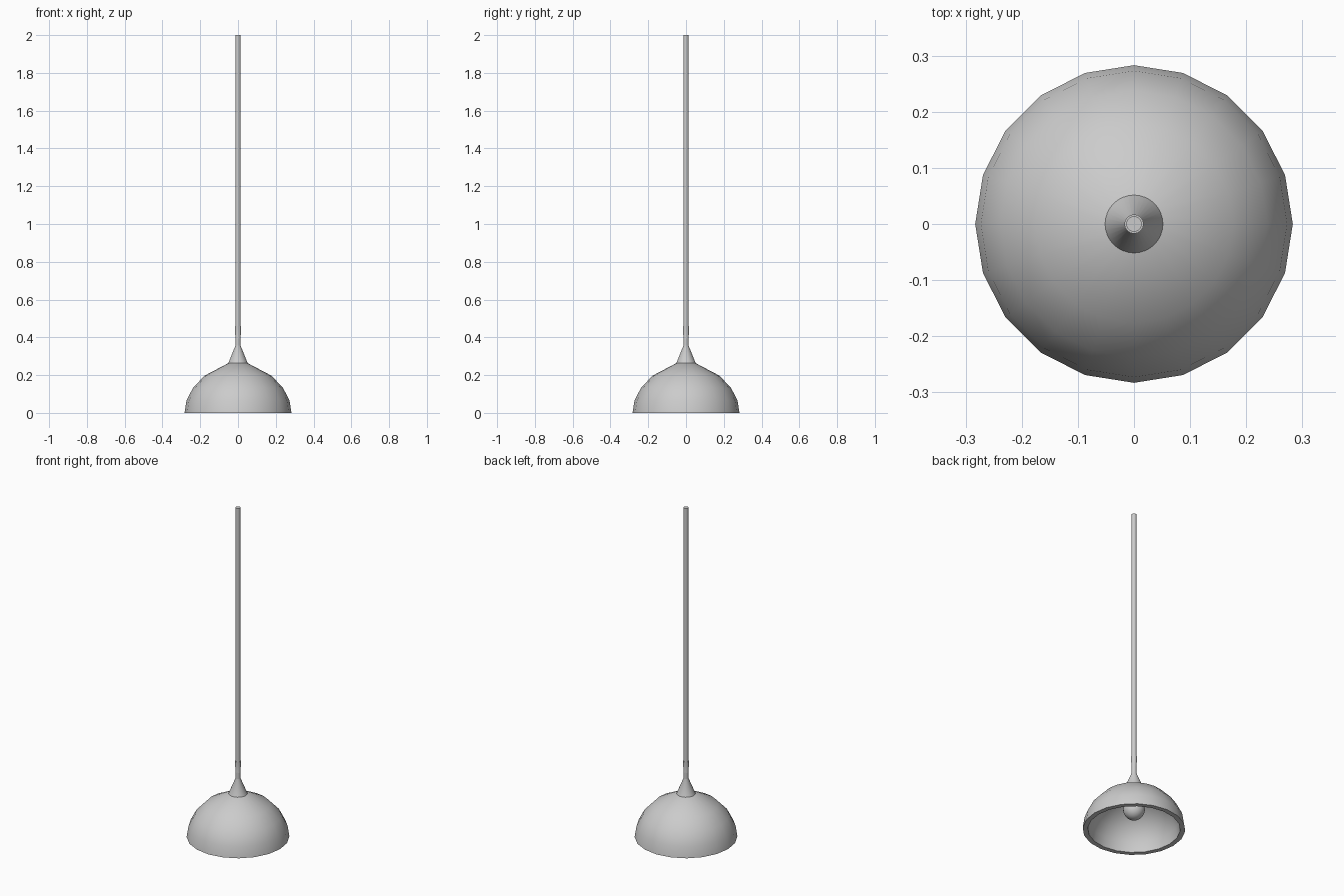
import bpy, bmesh, math

if "Cube" in bpy.data.objects:
    bpy.data.objects.remove(bpy.data.objects["Cube"])


def lathe(name, profile, sides, closed=False, angle=40):
    """Revolve (radius, height) points around z; radius 0 makes a pole."""
    bm = bmesh.new()
    rings = []
    for r, z in profile:
        if r == 0:
            rings.append([bm.verts.new((0, 0, z))] * sides)
        else:
            rings.append([bm.verts.new((r * math.cos(2 * math.pi * i / sides),
                                        r * math.sin(2 * math.pi * i / sides), z))
                          for i in range(sides)])
    pairs = list(zip(rings, rings[1:]))
    if closed:
        pairs.append((rings[-1], rings[0]))
    for a, b in pairs:
        for i in range(sides):
            j = (i + 1) % sides
            corners = list(dict.fromkeys((a[i], a[j], b[j], b[i])))
            if len(corners) > 2:
                bm.faces.new(corners)
    bmesh.ops.recalc_face_normals(bm, faces=bm.faces)
    mesh = bpy.data.meshes.new(name)
    bm.to_mesh(mesh)
    bm.free()
    ob = bpy.data.objects.new(name, mesh)
    bpy.context.collection.objects.link(ob)
    bpy.ops.object.select_all(action='DESELECT')
    ob.select_set(True)
    bpy.context.view_layer.objects.active = ob
    bpy.ops.object.shade_smooth_by_angle(angle=math.radians(angle))
    return ob


# Thick 20-sided dome shade, open at the bottom
lathe("shade", [(0.255, 0), (0.283, 0), (0.273, 0.065), (0.238, 0.133),
                (0.177, 0.197), (0.05, 0.264), (0, 0.264), (0, 0.238),
                (0.045, 0.238), (0.165, 0.175), (0.216, 0.12), (0.247, 0.058)],
      20, closed=True)

# Cone cap with a slightly flared cable grip on top
lathe("cap", [(0, 0.262), (0.052, 0.262), (0.012, 0.36), (0.017, 0.46), (0, 0.46)], 32)

# Long hanging rod
lathe("rod", [(0, 0.3), (0.0137, 0.3), (0.0137, 2.0), (0, 2.0)], 24)

# Light bulb and its socket
bulb = [(0.06 * math.sin(math.pi * k / 12), 0.125 - 0.06 * math.cos(math.pi * k / 12))
        for k in range(1, 10)]
lathe("bulb", [(0, 0.065)] + bulb + [(0.025, 0.19), (0, 0.19)], 24)
lathe("socket", [(0, 0.185), (0.025, 0.185), (0.025, 0.245), (0, 0.245)], 24)
